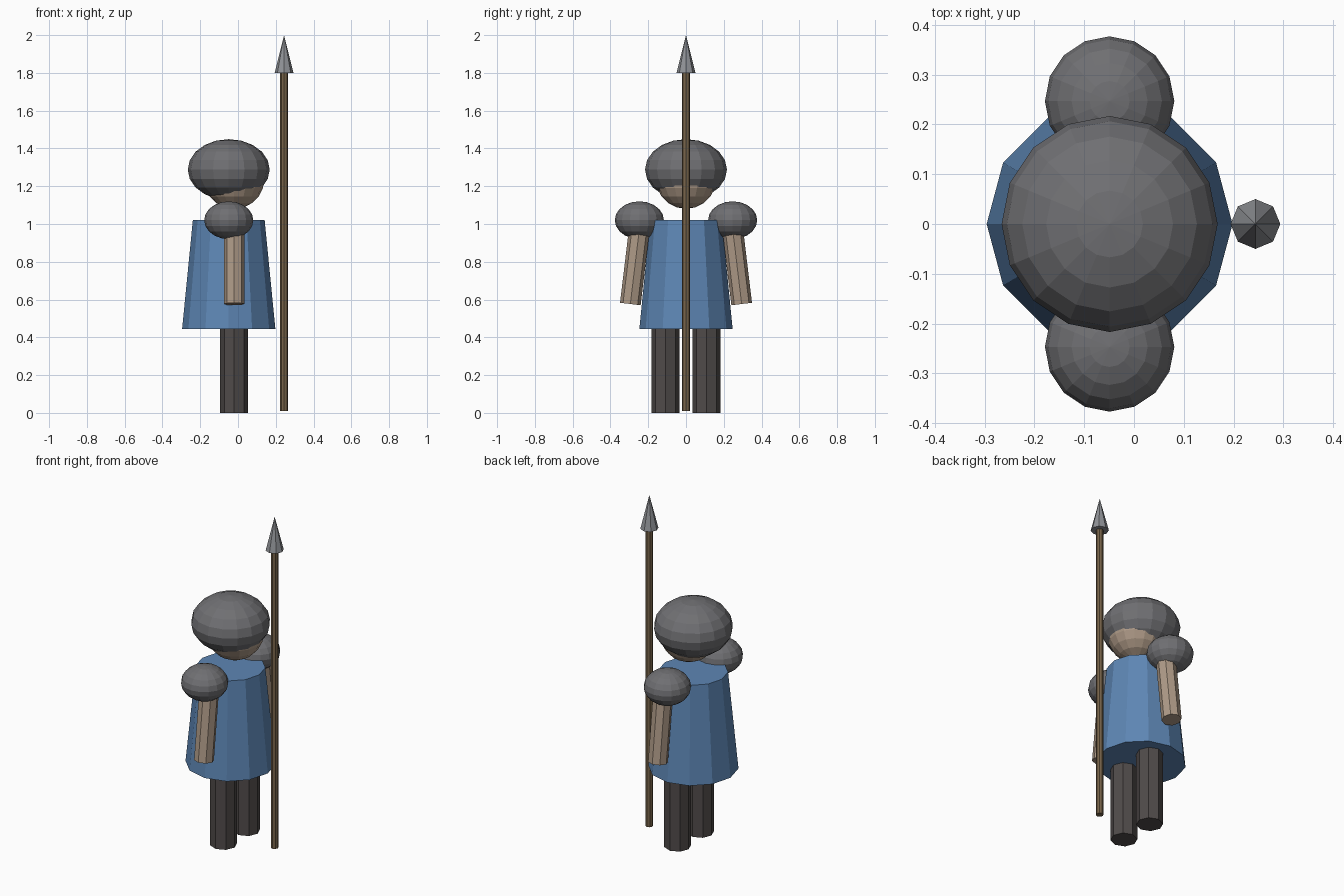
import bpy
import math

if "Cube" in bpy.data.objects:
    bpy.data.objects.remove(bpy.data.objects["Cube"])


def material(name, rgb):
    m = bpy.data.materials.new(name)
    m.diffuse_color = (*rgb, 1)
    m.use_nodes = True
    m.node_tree.nodes["Principled BSDF"].inputs["Base Color"].default_value = m.diffuse_color
    return m


STEEL = material("dark_steel", (0.16, 0.16, 0.17))
SKIN = material("skin", (0.42, 0.32, 0.24))
BLUE = material("blue_cloth", (0.11, 0.24, 0.46))
DARK = material("dark_cloth", (0.08, 0.07, 0.068))
WOOD = material("wood", (0.19, 0.13, 0.07))
TIP = material("tip_steel", (0.28, 0.29, 0.31))


def finish(name, mat):
    ob = bpy.context.object
    ob.name = name
    ob.data.materials.append(mat)
    return ob


def column(name, mat, x, y, z0, z1, r0, r1, sides=8, tilt=0.0):
    # Capped cone or cylinder; a vertex lies on each main axis
    bpy.ops.mesh.primitive_cone_add(vertices=sides, radius1=r0, radius2=r1, depth=z1 - z0,
                                    location=(x, y, (z0 + z1) / 2), rotation=(tilt, 0, 0))
    return finish(name, mat)


def ball(name, mat, loc, r, rz):
    # Faceted, flattened sphere
    bpy.ops.mesh.primitive_uv_sphere_add(segments=16, ring_count=10, radius=1, location=loc)
    bpy.context.object.scale = (r, r, rz)
    return finish(name, mat)


# Body, head and helmet
column("tunic", BLUE, -0.049, 0, 0.443, 1.021, 0.247, 0.19, sides=12)
ball("head", SKIN, (-0.02, 0, 1.24), 0.16, 0.16)
ball("helmet", STEEL, (-0.049, 0, 1.288), 0.217, 0.161)

# Paired limbs and shoulder guards
for side, s in (("right", -1), ("left", 1)):
    column(side + "_leg", DARK, -0.02, s * 0.109, 0, 0.46, 0.074, 0.074)
    column(side + "_arm", SKIN, -0.02, s * 0.269, 0.575, 1.005, 0.055, 0.055, tilt=s * 0.12)
    ball(side + "_shoulder_guard", STEEL, (-0.049, s * 0.247, 1.02), 0.13, 0.1)

# Spear
column("spear_shaft", WOOD, 0.244, 0, 0.01, 1.8, 0.021, 0.021)
column("spear_tip", TIP, 0.244, 0, 1.8, 2.0, 0.05, 0)
